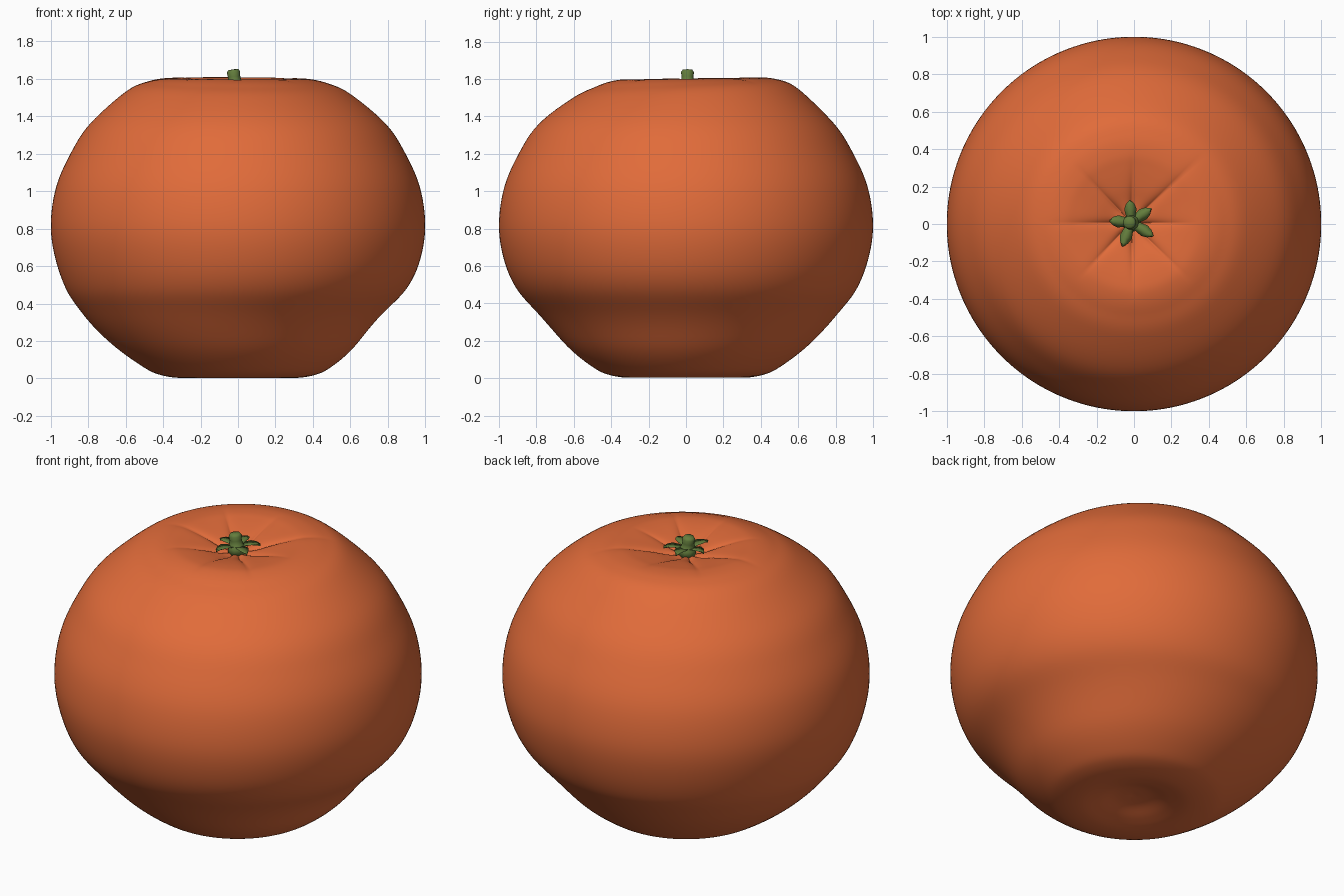
import bpy, math
from mathutils import Vector, Matrix

if "Cube" in bpy.data.objects:
    bpy.data.objects.remove(bpy.data.objects["Cube"])

def material(name, col):
    m = bpy.data.materials.new(name)
    m.diffuse_color = (*col, 1)
    m.use_nodes = True
    m.node_tree.nodes["Principled BSDF"].inputs["Base Color"].default_value = m.diffuse_color
    return m

ORANGE = material("orange peel", (0.75, 0.148, 0.042))
GREEN = material("stem green", (0.125, 0.205, 0.046))

def make(name, verts, faces, mat):
    me = bpy.data.meshes.new(name)
    me.from_pydata(verts, [], faces)
    me.materials.append(mat)
    me.shade_smooth()
    ob = bpy.data.objects.new(name, me)
    bpy.context.collection.objects.link(ob)
    return ob

def spline(pts, steps):
    """Catmull-Rom curve through 2D points."""
    p = [Vector(q) for q in pts]
    p = [p[0] * 2 - p[1]] + p + [p[-1] * 2 - p[-2]]
    out = []
    for i in range(1, len(p) - 2):
        a, b, c, d = p[i - 1:i + 3]
        for k in range(steps):
            t = k / steps
            out.append(0.5 * (2 * b + (c - a) * t + (2 * a - 5 * b + 4 * c - d) * t * t
                              + (3 * b - a - 3 * c + d) * t ** 3))
    return out + [p[-2]]

def lathe(name, rings, seg, mat, shape=lambda r, z, a: (r * math.cos(a), r * math.sin(a), z)):
    """Revolve rings; first and last entries are the poles."""
    verts = [shape(0, rings[0][1], 0)]
    for r, z in rings[1:-1]:
        verts += [shape(r, z, 2 * math.pi * j / seg) for j in range(seg)]
    verts.append(shape(0, rings[-1][1], 0))
    n, last = len(rings) - 2, len(verts) - 1
    faces = []
    for j in range(seg):
        k = (j + 1) % seg
        faces.append((0, 1 + k, 1 + j))
        for i in range(n - 1):
            b = 1 + i * seg
            faces.append((b + j, b + k, b + seg + k, b + seg + j))
        b = 1 + (n - 1) * seg
        faces.append((b + j, b + k, last))
    return make(name, verts, faces, mat)

# Fruit: revolved profile, slightly lopsided, with eight creases around the stem
PROFILE = [(0, .055), (.1, .045), (.2, .018), (.3, .003), (.41, .018), (.5, .06), (.64, .17),
           (.8, .345), (.91, .48), (.975, .64), (1, .82), (.972, 1.02), (.895, 1.2),
           (.79, 1.36), (.6, 1.525), (.48, 1.58), (.38, 1.601), (.3, 1.598), (.2, 1.582),
           (.1, 1.558), (0, 1.545)]
CREASES = [.36, .55, .42, .47, .5, .42, .42, .45]
CX, CY = -0.015, 0.008

def fruit_shape(r, z, a):
    low = math.exp(-((z - .28) / .17) ** 2)
    rr = r * (1 - .045 * low * math.cos(a + .35))
    x, y = rr * math.cos(a), rr * math.sin(a)
    if z > 1.2:
        z += (.045 * y - .012 * x) * math.exp(-((r - .53) / .17) ** 2)
        near = max(0, 1 - r / .5)
        x, y = x + CX * near, y + CY * near
        for i, length in enumerate(CREASES):
            da = abs((a - i * math.pi / 4 + math.pi) % (2 * math.pi) - math.pi)
            if r < length and da < 1:
                t = r / length
                depth = .03 * min(1, t / .2) * (1 - t) ** 1.2
                z -= depth * math.exp(-da * r / (.012 + .04 * r))
    return x, y, z

lathe("fruit", spline(PROFILE, 6), 192, ORANGE, fruit_shape)

# Stem: short tilted stub flaring into a small disc
stem = lathe("stem", [(0, -.03), (.05, -.03), (.046, .012), (.036, .025), (.033, .05),
                      (.036, .075), (.027, .088), (0, .09)], 10, GREEN)
stem.matrix_world = Matrix.Translation((CX, CY, 1.562)) @ Matrix.Rotation(-.12, 4, 'Y')

# Calyx: five curved pointed leaves
def leaf(name, tip):
    d = Vector((tip[0] - CX, tip[1] - CY))
    length = d.length
    verts, faces = [], []
    for t, w in ((.1, .018), (.35, .027), (.6, .033), (.82, .023), (1, .003)):
        z = 1.573 + .022 * math.sin(t * math.pi * .75)
        for s, up in ((-1, 0), (0, -.005), (1, 0), (0, -.015)):
            v = d * t + Vector((-d.y, d.x)) / length * w * s
            verts.append((CX + v.x, CY + v.y, z + up))
    for i in range(4):
        for j in range(4):
            k = (j + 1) % 4
            faces.append((4 * i + j, 4 * i + 4 + j, 4 * i + 4 + k, 4 * i + k))
    faces += [(0, 1, 2, 3), (19, 18, 17, 16)]
    make(name, verts, faces, GREEN)

for i, tip in enumerate([(-.022, .128), (.092, .082), (.103, -.065), (-.062, -.12), (-.132, .018)]):
    leaf(f"calyx_leaf_{i + 1}", tip)
